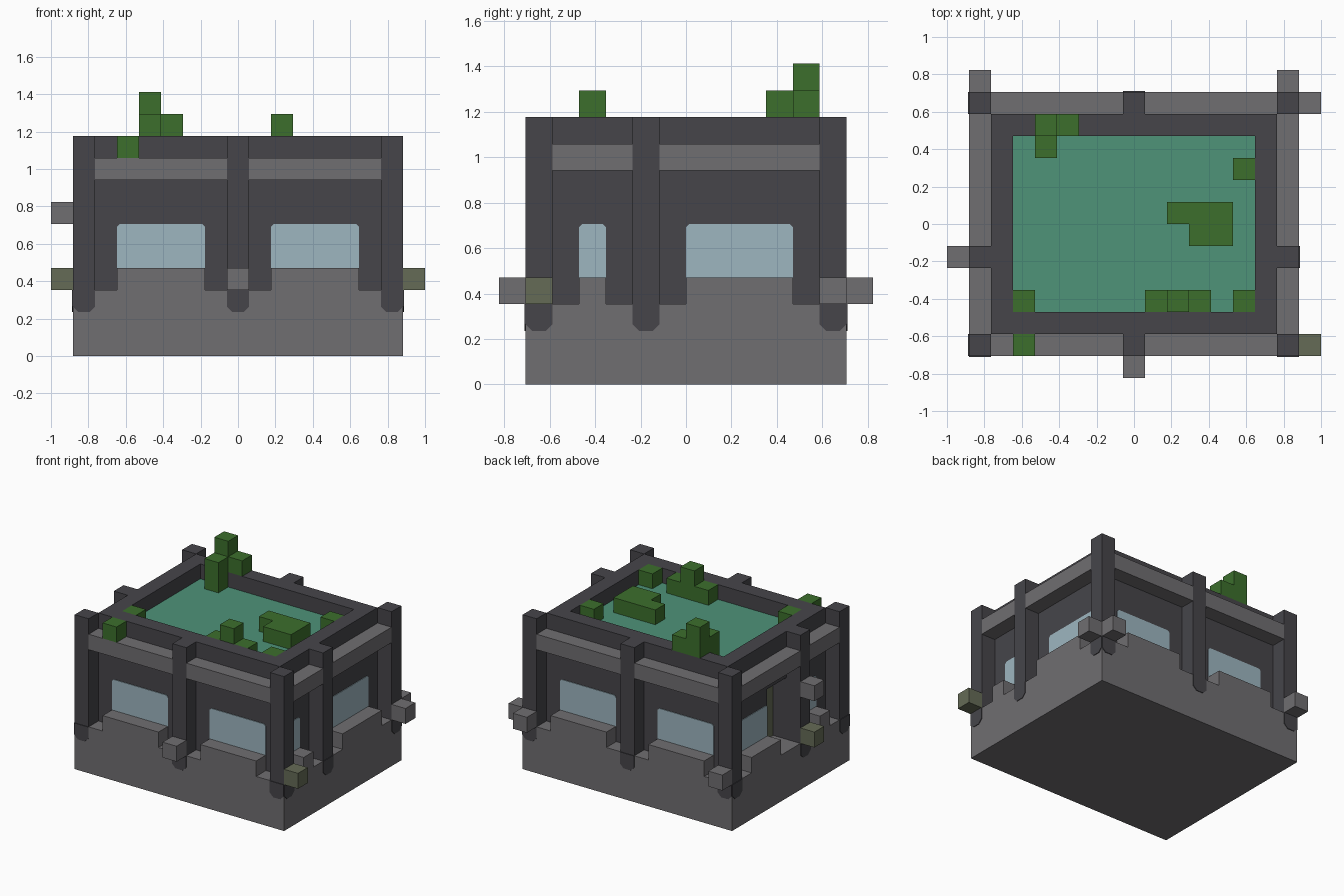
import bpy, bmesh
from mathutils import Vector

U = 2 / 17            # size of one block
T = 0.04              # plate thickness in blocks

if "Cube" in bpy.data.objects:
    bpy.data.objects.remove(bpy.data.objects["Cube"], do_unlink=True)


def material(name, rgb):
    def lin(c):
        c /= 255
        return c / 12.92 if c < 0.04 else ((c + 0.055) / 1.055) ** 2.4
    col = [lin(c) for c in rgb] + [1]
    m = bpy.data.materials.new(name)
    m.use_nodes = True
    m.diffuse_color = col
    m.node_tree.nodes["Principled BSDF"].inputs["Base Color"].default_value = col
    return m


stone = material("grey stone", (112, 110, 113))
dark = material("dark stone", (70, 69, 74))
glass = material("pale glass", (158, 182, 192))
leaf = material("leaf green", (60, 111, 44))
teal = material("teal roof", (78, 147, 121))
moss = material("mossy stone", (101, 107, 86))


def finish(name, bm, mat):
    bmesh.ops.recalc_face_normals(bm, faces=bm.faces)
    bmesh.ops.scale(bm, vec=(U, U, U), verts=bm.verts)
    me = bpy.data.meshes.new(name)
    bm.to_mesh(me)
    bm.free()
    me.materials.append(mat)
    bpy.context.collection.objects.link(bpy.data.objects.new(name, me))


def boxes(name, mat, items):
    """Each item is x0, x1, y0, y1, z0, z1 in blocks."""
    bm = bmesh.new()
    for x0, x1, y0, y1, z0, z1 in items:
        lo, hi = Vector((x0, y0, z0)), Vector((x1, y1, z1))
        size, mid = hi - lo, (lo + hi) / 2
        for v in bmesh.ops.create_cube(bm, size=1)["verts"]:
            v.co = v.co * size + mid
    finish(name, bm, mat)


def plates(name, mat, items, top=0, foot=0):
    """Thin wall plates: side, plane distance, a0, a1, z0, z1; clipped corners."""
    bm = bmesh.new()
    for side, d, a0, a1, z0, z1 in items:
        outline = [(a0 + foot, z0), (a1 - foot, z0), (a1, z0 + foot), (a1, z1 - top),
                   (a1 - top, z1), (a0 + top, z1), (a0, z1 - top), (a0, z0 + foot)]
        s = 1 if side in ("right", "back") else -1
        rings = []
        for depth in (s * d, s * (d + T)):
            rings.append([bm.verts.new((depth, a, z) if side in ("left", "right")
                                       else (a, depth, z)) for a, z in outline])
        bm.faces.new(rings[0])
        bm.faces.new(rings[1])
        for i in range(8):
            j = (i + 1) % 8
            bm.faces.new((rings[0][i], rings[0][j], rings[1][j], rings[1][i]))
        bmesh.ops.remove_doubles(bm, verts=bm.verts, dist=0.0001)
    finish(name, bm, mat)


# Foundation and the solid core, with a doorway left open on one side
boxes("foundation", stone, [(-7.5, 7.5, -6, 6, 0, 3)])
boxes("wall_core", dark, [(-5.5, 6.5, -5, 5, 3, 9),
                          (-6.5, -5.5, -5, -1, 3, 9),
                          (-6.5, -5.5, 1, 5, 3, 9),
                          (-6.5, -5.5, -1, 1, 7, 9)])
boxes("parapet", dark, [(-6.5, 6.5, -5, -4, 9, 10), (-6.5, 6.5, 4, 5, 9, 10),
                        (-6.5, -5.5, -4, 4, 9, 10), (5.5, 6.5, -4, 4, 9, 10)])
boxes("roof", teal, [(-5.5, 5.5, -4, 4, 9, 9 + T)])

# Posts and the beams between them
posts = [(x, y) for x in (-7, 7) for y in (-5.5, -1.5, 5.5)] + [(0, -5.5), (0, 5.5)]
boxes("posts", dark, [(x - .5, x + .5, y - .5, y + .5, 3, 10) for x, y in posts])
beams = []
for s in (-5.5, 5.5):
    beams += [(a, b, s - .5, s + .5, 8, 9) for a, b in ((-6.5, -.5), (.5, 6.5))]
for s in (-7, 7):
    beams += [(s - .5, s + .5, a, b, 8, 9) for a, b in ((-5, -2), (-1, 5))]
boxes("beams", stone, beams)

# Rounded post feet inlaid in the foundation
feet = []
for x, y in posts:
    if abs(x) == 7:
        feet.append(("right" if x > 0 else "left", 7.5, y - .5, y + .5, 2, 3))
    if abs(y) == 5.5:
        feet.append(("back" if y > 0 else "front", 6, x - .5, x + .5, 2, 3))
plates("post_feet", dark, feet, foot=.25)

# Windows with a stone ledge in front of each
windows = [(side, 5, a, a + 4, 4, 6) for side in ("front", "back") for a in (-5.5, 1.5)]
windows += [("right", 6.5, 0, 4, 4, 6), ("left", 6.5, 1, 4, 4, 6)]
windows += [(side, 6.5, -4, -3, 4, 6) for side in ("left", "right")]
plates("windows", glass, windows, top=.12)
ledges = []
for side, d, a, b, z0, z1 in windows:
    s = 1 if side in ("right", "back") else -1
    n, f = sorted((s * d, s * (d + 1)))
    ledges.append((n, f, a, b, 3, 4) if d == 6.5 else (a, b, n, f, 3, 4))
boxes("ledges", stone, ledges)
plates("door", moss, [("left", 5.5, -1, 1, 3, 7)])

# Small blocks sticking out of the posts
boxes("stone_studs", stone, [(-.5, .5, -7, -6, 3, 4), (-7.5, -6.5, 6, 7, 3, 4),
                             (6.5, 7.5, 6, 7, 3, 4), (7.5, 8.5, 5, 6, 3, 4),
                             (-8.5, -7.5, -2, -1, 6, 7)])
boxes("mossy_studs", moss, [(7.5, 8.5, -6, -5, 3, 4), (-8.5, -7.5, -2, -1, 3, 4)])

# Shrubs on the roof, parapet and front beam
boxes("shrubs", leaf, [(-4.5, -3.5, 4, 5, 10, 12), (-3.5, -2.5, 4, 5, 10, 11),
                       (-4.5, -3.5, 3, 4, 9, 11), (4.5, 5.5, 2, 3, 9, 10),
                       (1.5, 4.5, 0, 1, 9, 10), (2.5, 4.5, -1, 0, 9, 10),
                       (.5, 1.5, -4, -3, 9, 10), (1.5, 2.5, -4, -3, 9, 11),
                       (2.5, 3.5, -4, -3, 9, 10), (4.5, 5.5, -4, -3, 9, 10),
                       (-5.5, -4.5, -4, -3, 9, 10), (-5.5, -4.5, -6, -5, 9, 10)])
